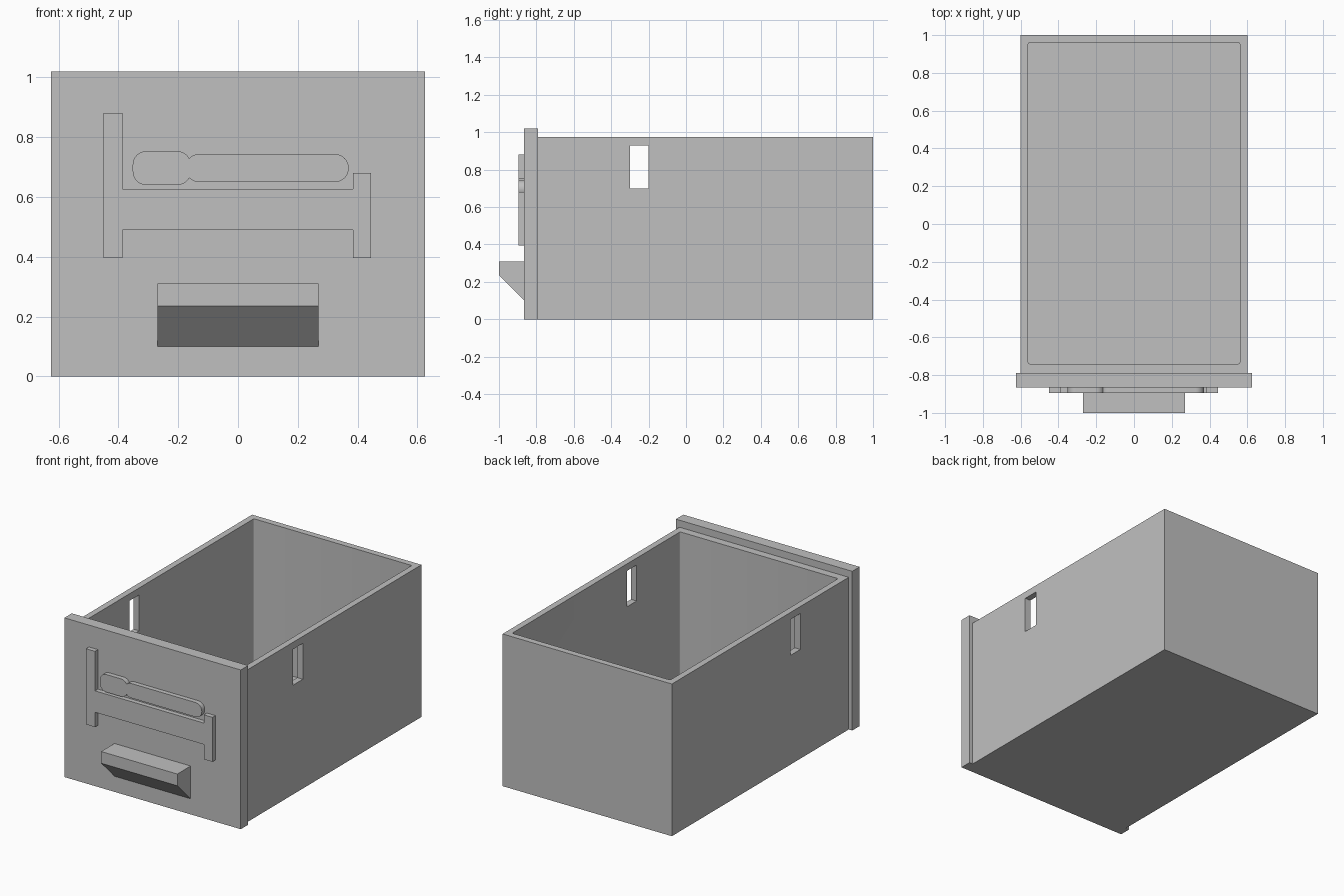
import bpy, bmesh
from math import radians, cos, sin

default = bpy.data.objects.get("Cube")
if default:
    bpy.data.objects.remove(default, do_unlink=True)

# Single plain grey plastic
grey = bpy.data.materials.new("plain grey")
grey.use_nodes = True
colour = (0.53, 0.53, 0.53, 1)
grey.diffuse_color = colour
grey.node_tree.nodes["Principled BSDF"].inputs["Base Color"].default_value = colour


def finish(name, bm):
    bmesh.ops.recalc_face_normals(bm, faces=bm.faces)
    mesh = bpy.data.meshes.new(name)
    bm.to_mesh(mesh)
    bm.free()
    mesh.materials.append(grey)
    obj = bpy.data.objects.new(name, mesh)
    bpy.context.collection.objects.link(obj)
    return obj


def box(name, x, y, z, corner=0):
    """Box from (min, max) ranges, optionally with rounded upright edges."""
    bm = bmesh.new()
    bmesh.ops.create_cube(bm, size=1)
    for v in bm.verts:
        v.co = [r[0] if c < 0 else r[1] for c, r in zip(v.co, (x, y, z))]
    if corner:
        upright = [e for e in bm.edges
                   if abs(e.verts[0].co.z - e.verts[1].co.z) > 0.01]
        bmesh.ops.bevel(bm, geom=upright, offset=corner, segments=4,
                        profile=0.5, affect='EDGES')
    return finish(name, bm)


def extrude(name, points, offset):
    """Solid made by sweeping a closed outline along an offset."""
    bm = bmesh.new()
    face = bm.faces.new([bm.verts.new(p) for p in points])
    swept = bmesh.ops.extrude_face_region(bm, geom=[face], use_keep_orig=True)
    moved = [g for g in swept["geom"] if isinstance(g, bmesh.types.BMVert)]
    bmesh.ops.translate(bm, verts=moved, vec=offset)
    return finish(name, bm)


def cut(target, cutter):
    mod = target.modifiers.new("cut", 'BOOLEAN')
    mod.operation, mod.solver, mod.object = 'DIFFERENCE', 'EXACT', cutter
    cutter.hide_render = True
    bpy.context.view_layer.objects.active = target
    bpy.ops.object.modifier_apply(modifier=mod.name)
    bpy.data.objects.remove(cutter, do_unlink=True)


def arc(cx, cz, r, start, end, steps=8):
    angles = [radians(start + (end - start) * i / steps) for i in range(steps + 1)]
    return [(cx + r * cos(a), cz + r * sin(a)) for a in angles]


PLATE = -0.865    # outer face of the front plate
RELIEF = -0.895   # outer face of the raised emblem

# Open drawer body with a slot through each side wall
body = box("drawer_body", (-0.6, 0.6), (-0.79, 1), (0, 0.975))
cut(body, box("cavity", (-0.56, 0.56), (-0.74, 0.96), (0.04, 1.2), corner=0.008))
cut(body, box("side_slots", (-0.8, 0.8), (-0.3, -0.2), (0.7, 0.93)))

# Front plate
box("front_plate", (-0.625, 0.625), (PLATE, -0.79), (0, 1.02))

# Handle with a sloping underside
profile = [(PLATE, 0.31), (-1, 0.31), (-1, 0.235), (PLATE, 0.1)]
extrude("handle", [(-0.27, y, z) for y, z in profile], (0.54, 0, 0))

# Raised bed frame
bed = [(-0.45, 0.395), (-0.387, 0.395), (-0.387, 0.49), (0.385, 0.49),
       (0.385, 0.395), (0.445, 0.395), (0.445, 0.68), (0.385, 0.68),
       (0.385, 0.627), (-0.387, 0.627), (-0.387, 0.88), (-0.45, 0.88)]
extrude("bed_relief", [(x, RELIEF, z) for x, z in bed], (0, PLATE - RELIEF, 0))

# Raised lying figure: upper half outline mirrored about its axis
AXIS = 0.6965
upper = (arc(-0.307, AXIS + 0.0115, 0.045, 180, 90)
         + arc(-0.203, AXIS + 0.0115, 0.045, 90, 28)
         + arc(-0.13, AXIS, 0.0465, 130, 90)
         + arc(0.325, AXIS + 0.0015, 0.045, 90, 0))
lower = [(x, 2 * AXIS - z) for x, z in reversed(upper)]
figure = extrude("figure_relief", [(x, RELIEF, z) for x, z in upper + lower],
                 (0, PLATE - RELIEF, 0))

# Smooth the rounded edges only
for obj in (body, figure):
    bpy.ops.object.select_all(action='DESELECT')
    obj.select_set(True)
    bpy.context.view_layer.objects.active = obj
    bpy.ops.object.shade_smooth_by_angle(angle=radians(30))
